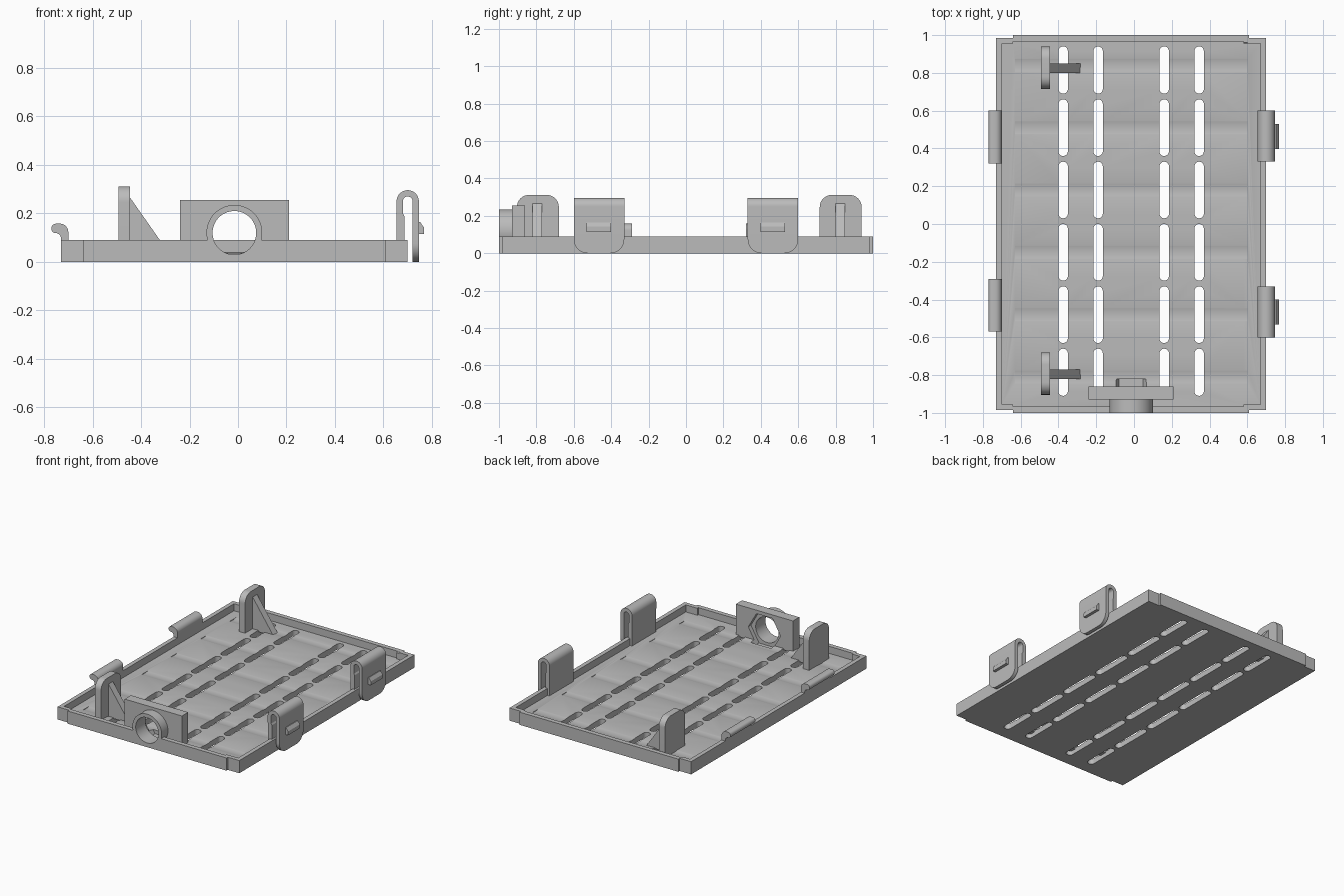
import bpy, bmesh
from math import sin, cos, pi, radians

cube = bpy.data.objects.get("Cube")
if cube:
    bpy.data.objects.remove(cube, do_unlink=True)

grey = bpy.data.materials.new("plain grey")
grey.use_nodes = True
colour = (0.5, 0.5, 0.5, 1)
grey.diffuse_color = colour
grey.node_tree.nodes["Principled BSDF"].inputs["Base Color"].default_value = colour

parts = []
PLACE = {"x": lambda u, v, d: (d, u, v),
         "y": lambda u, v, d: (u, d, v),
         "z": lambda u, v, d: (u, v, d)}


def prism(name, axis, outlines, lo, hi, cutter=False):
    """Extrude one or more closed outlines along an axis into one object."""
    bm = bmesh.new()
    for outline in outlines:
        a = [bm.verts.new(PLACE[axis](u, v, lo)) for u, v in outline]
        b = [bm.verts.new(PLACE[axis](u, v, hi)) for u, v in outline]
        bm.faces.new(a)
        bm.faces.new(b)
        for i in range(len(a)):
            j = (i + 1) % len(a)
            bm.faces.new((a[i], a[j], b[j], b[i]))
    bmesh.ops.recalc_face_normals(bm, faces=bm.faces)
    mesh = bpy.data.meshes.new(name)
    bm.to_mesh(mesh)
    bm.free()
    mesh.materials.append(grey)
    ob = bpy.data.objects.new(name, mesh)
    bpy.context.collection.objects.link(ob)
    if cutter:
        ob.hide_render = True
    else:
        parts.append(ob)
    return ob


def cut(ob, cutter):
    """Subtract a cutter, keep the result and discard the cutter."""
    mod = ob.modifiers.new("cut", "BOOLEAN")
    mod.operation = "DIFFERENCE"
    mod.solver = "EXACT"
    mod.object = cutter
    bpy.context.view_layer.update()
    graph = bpy.context.evaluated_depsgraph_get()
    mesh = bpy.data.meshes.new_from_object(ob.evaluated_get(graph))
    ob.modifiers.clear()
    ob.data = mesh
    bpy.data.objects.remove(cutter, do_unlink=True)


def arc(cu, cv, r, start, end, n):
    return [(cu + r * cos(radians(start + (end - start) * i / n)),
             cv + r * sin(radians(start + (end - start) * i / n)))
            for i in range(n + 1)]


def circle(cu, cv, r, n):
    return arc(cu, cv, r, 0, 360, n)[:-1]


def rect(u0, u1, v0, v1):
    return [(u0, v0), (u1, v0), (u1, v1), (u0, v1)]


def slot(x, y0, y1, r=0.025):
    return arc(x, y1 - r, r, 0, 180, 10) + arc(x, y0 + r, r, 180, 360, 10)


def stepped(x0, x1, s0, s1, y, step):
    """Rectangle whose two ends stand out slightly between s0 and s1."""
    far = [(x1, y), (s1, y), (s1, y + step), (s0, y + step), (s0, y), (x0, y)]
    return far + [(u, -v) for u, v in reversed(far)]


FLOOR, RIM = 0.04, 0.09
ROWS = [0.84 - 0.33 * i for i in range(6)]
PORT_X, PORT_Z = -0.015, 0.12

# Tray with raised rim
tray = prism("tray", "z", [stepped(-0.73, 0.70, -0.64, 0.61, 0.985, 0.015)], 0, RIM)
cut(tray, prism("pocket", "z", [stepped(-0.70, 0.67, -0.64, 0.58, 0.955, 0.012)],
                FLOOR, 0.2, True))

# Shallow cradle grooves across the floor
cut(tray, prism("grooves", "x",
                [circle(y, FLOOR + 0.161, 0.165, 96) for y in ROWS],
                -0.63, 0.60, True))

# Rounded ventilation slots
slots = []
for x in (-0.375, -0.19, 0.16, 0.345):
    for i in range(6):
        top = 0.99 - 0.33 * i
        slots.append(slot(x, max(top - 0.30, -0.91), min(top, 0.94)))
cut(tray, prism("slots", "z", slots, -0.1, 0.2, True))

# Round port in a mounting plate, with a hexagonal nut seat behind
port_plate = prism("port_plate", "y", [rect(-0.24, 0.21, FLOOR - 0.01, 0.255)],
                   -0.93, -0.86)
port_collar = prism("port_collar", "y", [circle(PORT_X, PORT_Z, 0.115, 64)],
                    -1.0, -0.93)
for ob in (tray, port_plate, port_collar):
    cut(ob, prism("bore", "y", [circle(PORT_X, PORT_Z, 0.09, 64)], -1.1, -0.85, True))
for ob in (tray, port_plate):
    cut(ob, prism("nut_seat", "y", [circle(PORT_X, PORT_Z, 0.127, 6)],
                  -0.89, -0.82, True))

# Upright end stops with triangular gussets
for label, y, gy in (("back", 0.827, 0.825), ("front", -0.792, -0.795)):
    half, r = 0.112, 0.065
    outline = [(y - half, FLOOR - 0.01), (y + half, FLOOR - 0.01)]
    outline += arc(y + half - r, 0.312 - r, r, 0, 90, 12)
    outline += arc(y - half + r, 0.312 - r, r, 90, 180, 12)
    prism(label + "_stop", "x", [outline], -0.493, -0.445)
    prism(label + "_gusset", "y",
          [[(-0.45, FLOOR - 0.01), (-0.28, FLOOR - 0.01), (-0.445, 0.265), (-0.45, 0.265)]],
          gy - 0.025, gy + 0.025)

# Hooked lips on the right rim
hook = [(-0.70, RIM - 0.02)] + arc(-0.735, 0.123, 0.035, 0, 90, 10)
hook += arc(-0.75, 0.138, 0.02, 90, 240, 10)
hook += arc(-0.752, 0.097, 0.022, 85, 0, 6) + [(-0.73, RIM - 0.02)]
for label, y0 in (("back", 0.32), ("front", -0.57)):
    prism(label + "_hook", "y", [hook], y0, y0 + 0.28)

# Folded spring latches on the left rim
fold = [(0.655, FLOOR - 0.01)]
fold += arc(0.70, 0.25, 0.046, 180, 0, 24)
fold += [(0.746, 0.10), (0.72, 0.10)]
fold += arc(0.70, 0.25, 0.02, 0, 180, 16)
fold += [(0.68, 0.20), (0.686, 0.19), (0.686, FLOOR - 0.01)]
barb = [(0.744, 0.165), (0.751, 0.165), (0.767, 0.142), (0.767, 0.115), (0.744, 0.115)]
for label, y0 in (("back", 0.33), ("front", -0.60)):
    y1, r = y0 + 0.27, 0.075
    prism(label + "_latch_fold", "y", [fold], y0, y1)
    tongue = arc(y0 + r, r, r, 180, 270, 12) + arc(y1 - r, r, r, 270, 360, 12)
    prism(label + "_latch_tongue", "x", [tongue + [(y1, 0.10), (y0, 0.10)]], 0.72, 0.746)
    prism(label + "_latch_barb", "y", [barb], y0 + 0.067, y0 + 0.2)

# Smooth curved faces, keep edges sharp
bpy.ops.object.select_all(action="DESELECT")
for ob in parts:
    ob.select_set(True)
bpy.context.view_layer.objects.active = tray
bpy.ops.object.shade_smooth_by_angle(angle=radians(30))
